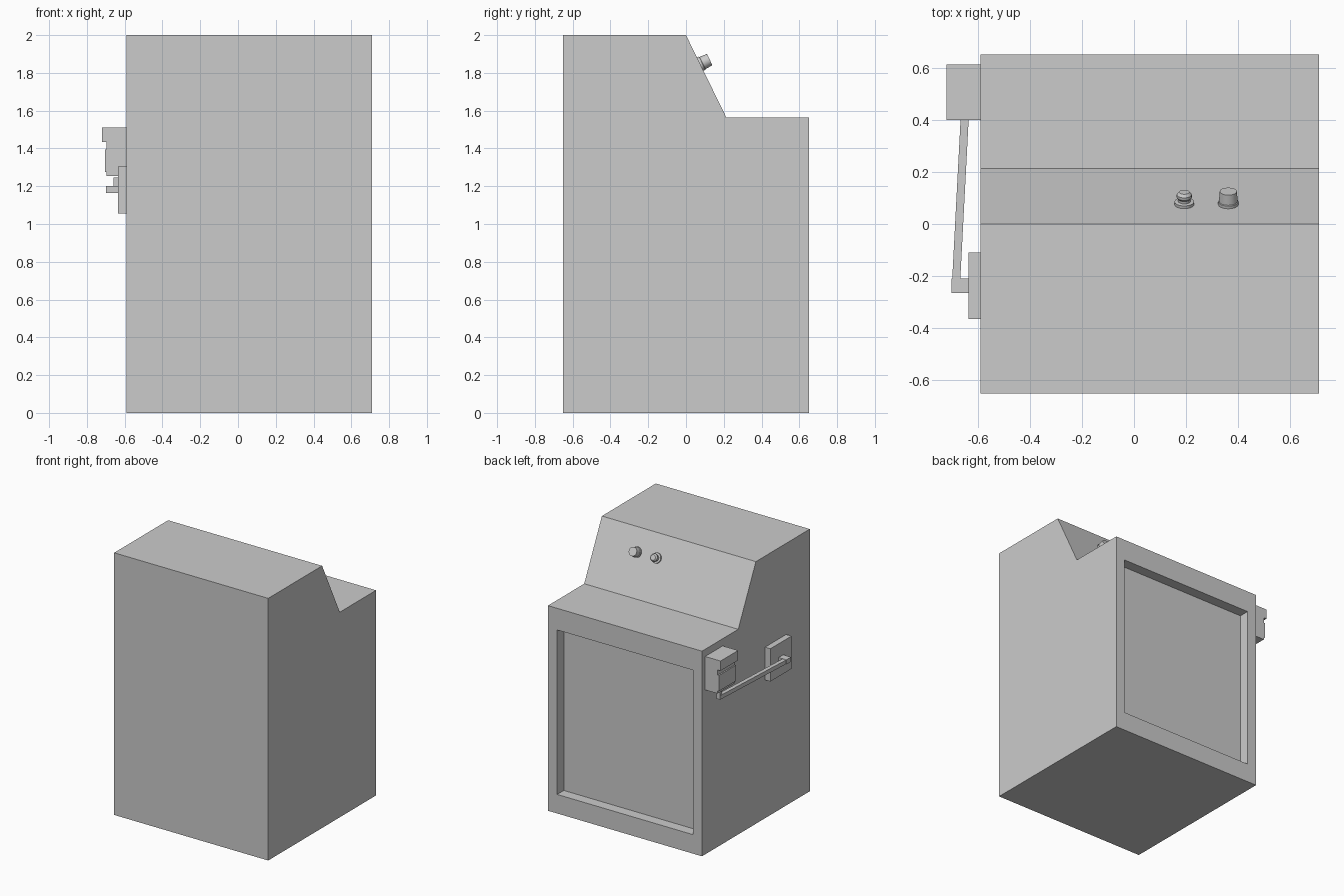
import bpy, bmesh, math
from mathutils import Vector, Matrix

if "Cube" in bpy.data.objects:
    bpy.data.objects.remove(bpy.data.objects["Cube"])


def finish(name, bm):
    bmesh.ops.recalc_face_normals(bm, faces=bm.faces)
    me = bpy.data.meshes.new(name)
    bm.to_mesh(me)
    bm.free()
    ob = bpy.data.objects.new(name, me)
    bpy.context.collection.objects.link(ob)
    return ob


def prism(points, offset):
    """Extrude a closed planar outline along an offset vector."""
    bm = bmesh.new()
    face = bm.faces.new([bm.verts.new(p) for p in points])
    geom = bmesh.ops.extrude_face_region(bm, geom=[face])["geom"]
    verts = [g for g in geom if isinstance(g, bmesh.types.BMVert)]
    if len([f for f in bm.faces if len(f.verts) == len(points)]) < 2 and face.is_valid is False:
        bm.faces.new([v for v in bm.verts if v not in verts])
    bmesh.ops.translate(bm, verts=verts, vec=offset)
    return bm


def box(name, x0, x1, y0, y1, z0, z1):
    pts = [(x0, y0, z0), (x1, y0, z0), (x1, y1, z0), (x0, y1, z0)]
    return finish(name, prism(pts, (0, 0, z1 - z0)))


# Cabinet: side profile extruded across, with a sunken panel in the +y face
profile = [(-.65, 0), (.65, 0), (.65, 1.565), (.213, 1.565), (0, 2), (-.65, 2)]
bm = prism([(-.59, y, z) for y, z in profile], (1.3, 0, 0))
bmesh.ops.recalc_face_normals(bm, faces=bm.faces)
bm.faces.ensure_lookup_table()
panel = next(f for f in bm.faces if f.normal.y > .99)
bmesh.ops.inset_individual(bm, faces=[panel], thickness=.11, depth=0)
for v in panel.verts:
    v.co.z = 1.4 if v.co.z > .7 else .145
panel = bmesh.ops.extrude_discrete_faces(bm, faces=[panel])["faces"][0]
for v in panel.verts:
    v.co.y -= .08
finish("cabinet", bm)


# Knobs: turned profiles (radius, height) standing on the sloping console
def turned(name, x, rings, sides=16):
    bm = bmesh.new()
    loops = []
    for r, h in rings:
        loops.append([bm.verts.new((r * math.cos(2 * math.pi * i / sides),
                                    r * math.sin(2 * math.pi * i / sides), h))
                      for i in range(sides)])
    for a, b in zip(loops, loops[1:]):
        for i in range(sides):
            j = (i + 1) % sides
            bm.faces.new((a[i], a[j], b[j], b[i]))
    bm.faces.new(loops[0])
    bm.faces.new(loops[-1])
    ob = finish(name, bm)
    normal = Vector((0, .435, .213))
    ob.matrix_world = Matrix.Translation((x, .075, 1.846)) @ normal.to_track_quat('Z', 'Y').to_matrix().to_4x4()
    bpy.context.view_layer.objects.active = ob
    ob.select_set(True)
    bpy.ops.object.shade_smooth_by_angle(angle=math.radians(30))
    ob.select_set(False)


turned("round_knob", .193, [(.038, -.005), (.038, .012), (.024, .014), (.024, .024),
                            (.029, .031), (.029, .042), (.02, .053)])
turned("flat_knob", .362, [(.039, -.005), (.039, .012), (.036, .014), (.033, .056)])

# Latch block on the side, with overhanging lip and raised lower pad
lip = [(-.585, 1.255), (-.695, 1.255), (-.695, 1.435), (-.72, 1.435), (-.72, 1.51), (-.585, 1.51)]
finish("latch_block", prism([(x, .4, z) for x, z in lip], (0, .212, 0)))
box("latch_pad", -.705, -.69, .402, .61, 1.275, 1.395)

# Hinge plate and pivot for the arm
box("hinge_plate", -.635, -.585, -.365, -.11, 1.055, 1.305)
box("arm_pivot", -.7, -.63, -.265, -.21, 1.165, 1.2)

# Slightly slanted arm with an upturned end under the latch block
arm = [(-.698, -.215, 1.167), (-.667, -.215, 1.167), (-.628, .53, 1.167), (-.659, .53, 1.167)]
finish("latch_arm", prism(arm, (0, 0, .031)))
box("arm_hook", -.658, -.628, .505, .53, 1.167, 1.245)
